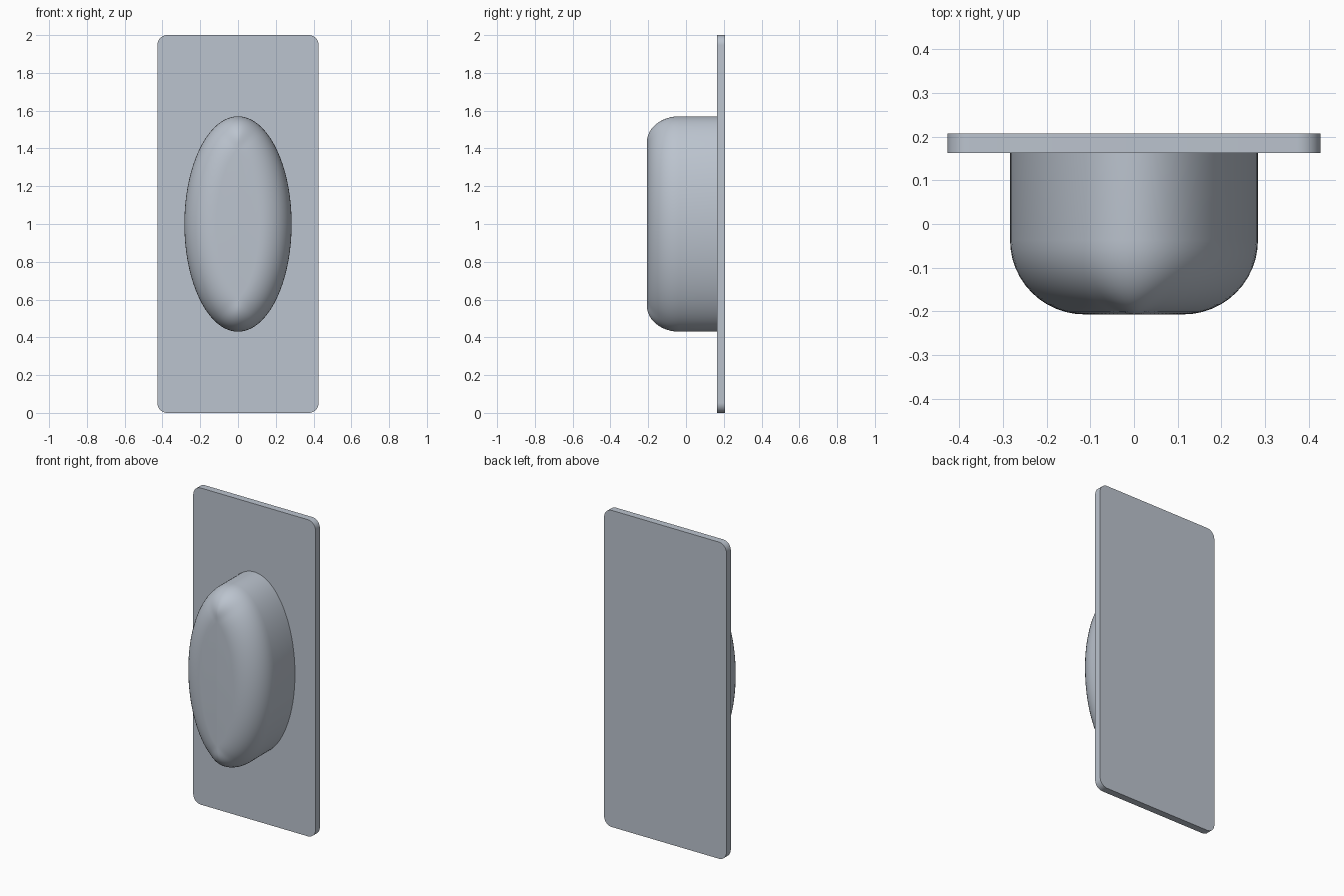
import bpy, bmesh, math

if "Cube" in bpy.data.objects:
    bpy.data.objects.remove(bpy.data.objects["Cube"])

grey = bpy.data.materials.new("blue grey")
grey.diffuse_color = (0.50, 0.55, 0.62, 1)
grey.use_nodes = True
grey.node_tree.nodes["Principled BSDF"].inputs["Base Color"].default_value = grey.diffuse_color


def loft(name, rings, angle):
    """Skin a list of closed rings, cap both ends, shade smooth by angle."""
    bm = bmesh.new()
    loops = [[bm.verts.new(p) for p in ring] for ring in rings]
    n = len(loops[0])
    for a, b in zip(loops, loops[1:]):
        for i in range(n):
            j = (i + 1) % n
            bm.faces.new((a[i], a[j], b[j], b[i]))
    bm.faces.new(loops[0][::-1])
    bm.faces.new(loops[-1])
    bmesh.ops.recalc_face_normals(bm, faces=bm.faces)
    mesh = bpy.data.meshes.new(name)
    bm.to_mesh(mesh)
    bm.free()
    mesh.materials.append(grey)
    obj = bpy.data.objects.new(name, mesh)
    bpy.context.collection.objects.link(obj)
    bpy.ops.object.select_all(action='DESELECT')
    obj.select_set(True)
    bpy.context.view_layer.objects.active = obj
    bpy.ops.object.shade_smooth_by_angle(angle=math.radians(angle))
    return obj


# Back plate: rounded rectangle extruded in depth
W, H, R, STEPS = 0.427, 1.0, 0.053, 10
outline = []
for k, (sx, sz) in enumerate([(1, 1), (-1, 1), (-1, -1), (1, -1)]):
    for s in range(STEPS + 1):
        t = math.pi / 2 * (k + s / STEPS)
        outline.append((sx * (W - R) + R * math.cos(t),
                        1 + sz * (H - R) + R * math.sin(t)))
loft("back_plate", [[(x, y, z) for x, z in outline] for y in (0.207, 0.163)], 30)

# Knob: elliptical boss whose front edge has a constant-radius fillet
A, B, FILLET, FRONT, SEG = 0.284, 0.57, 0.17, -0.207, 96


def ellipse_ring(inset, y):
    ring = []
    for i in range(SEG):
        t = 2 * math.pi * i / SEG
        nx, nz = math.cos(t) / A, math.sin(t) / B
        length = math.hypot(nx, nz)
        # stop short of the centre line at the narrow tips
        d = inset * min(1, 0.97 * A * A * length / FILLET)
        ring.append((A * math.cos(t) - d * nx / length, y,
                     1 + B * math.sin(t) - d * nz / length))
    return ring


rings = [ellipse_ring(0, 0.163)]
for s in range(13):
    t = math.pi / 2 * s / 12
    rings.append(ellipse_ring(FILLET * (1 - math.cos(t)),
                              FRONT + FILLET * (1 - math.sin(t))))
loft("knob", rings, 40)
